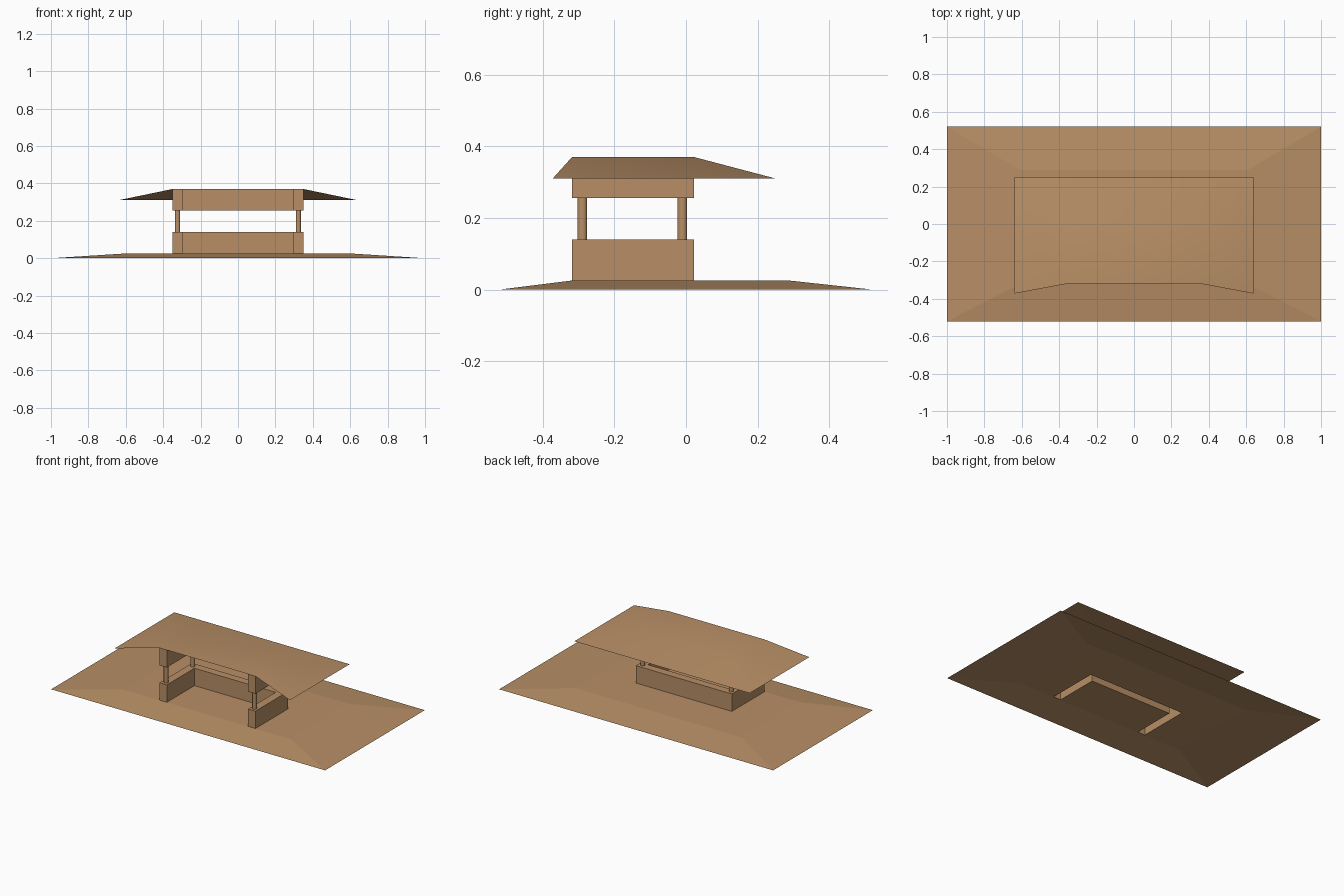
import bpy, bmesh, math

if "Cube" in bpy.data.objects:
    bpy.data.objects.remove(bpy.data.objects["Cube"])

clay = bpy.data.materials.new("tan_clay")
clay.diffuse_color = (0.48, 0.275, 0.133, 1)
clay.use_nodes = True
clay.node_tree.nodes["Principled BSDF"].inputs["Base Color"].default_value = clay.diffuse_color


def finish(name, faces, smooth=False):
    """Make an object from a list of faces given as corner points."""
    bm = bmesh.new()
    for pts in faces:
        bm.faces.new([bm.verts.new(p) for p in pts])
    bmesh.ops.remove_doubles(bm, verts=bm.verts[:], dist=1e-5)
    mesh = bpy.data.meshes.new(name)
    bm.to_mesh(mesh)
    bm.free()
    mesh.materials.append(clay)
    ob = bpy.data.objects.new(name, mesh)
    bpy.context.collection.objects.link(ob)
    if smooth:
        bpy.ops.object.select_all(action='DESELECT')
        ob.select_set(True)
        bpy.context.view_layer.objects.active = ob
        bpy.ops.object.shade_smooth_by_angle(angle=math.radians(30))
    return ob


def rect(x0, x1, y0, y1, z):
    return [(x0, y0, z), (x1, y0, z), (x1, y1, z), (x0, y1, z)]


def skirt(upper, lower):
    """Quads sloping from one loop out to another, facing outward."""
    n = len(upper)
    return [[lower[i], lower[(i + 1) % n], upper[(i + 1) % n], upper[i]] for i in range(n)]


# Plan of the three-sided hut
W, IN, FRONT, BACK, IBACK = 0.35, 0.297, -0.318, 0.022, -0.03
GROUND, RIDGE, EAVE = 0.025, 0.37, 0.31
U_RECTS = [(-W, -IN, FRONT, IBACK), (IN, W, FRONT, IBACK), (-W, -IN, IBACK, BACK),
           (-IN, IN, IBACK, BACK), (IN, W, IBACK, BACK)]
U_LOOP = [(-W, FRONT), (-IN, FRONT), (-IN, IBACK), (IN, IBACK),
          (IN, FRONT), (W, FRONT), (W, BACK), (-W, BACK)]


def u_shell(name, z0, z1, cap_z):
    """U-shaped wall with one closed end, open at the other."""
    faces = skirt([(x, y, z1) for x, y in U_LOOP], [(x, y, z0) for x, y in U_LOOP])
    caps = [rect(*r, cap_z) for r in U_RECTS]
    if cap_z == z0:
        caps = [c[::-1] for c in caps]
    return finish(name, faces + caps)


# Ground mound: sloping rim, flat middle with an opening below the walls
mid = (-0.61, 0.61, -0.32, 0.29)
ground = skirt(rect(*mid, GROUND), rect(-1, 1, -0.52, 0.52, 0))
xs = [mid[0], -W, -IN, IN, W, mid[1]]
ys = [mid[2], FRONT, IBACK, BACK, mid[3]]
for x0, x1 in zip(xs, xs[1:]):
    for y0, y1 in zip(ys, ys[1:]):
        if (x0, x1, y0, y1) not in U_RECTS:
            ground.append(rect(x0, x1, y0, y1, GROUND))
finish("ground_mound", ground)

# Low wall and the beam under the roof
u_shell("low_wall", GROUND, 0.14, 0.14)
u_shell("roof_beam", 0.255, RIDGE, 0.255)

# Roof: flat top, slopes on the sides and back, open at the front
top = rect(-W, W, FRONT, BACK, RIDGE)
eave = rect(-0.64, 0.64, -0.372, 0.25, EAVE)
finish("roof", [top] + skirt(top, eave)[1:], smooth=True)

# Four round posts
for side in (-1, 1):
    for label, y in (("front", -0.289), ("back", -0.01)):
        bpy.ops.mesh.primitive_cylinder_add(vertices=8, radius=0.0145, depth=0.115,
                                            location=(side * 0.323, y, 0.1975),
                                            rotation=(0, 0, math.pi / 8))
        post = bpy.context.object
        post.name = label + ("_left_post" if side < 0 else "_right_post")
        post.data.materials.append(clay)
        bpy.ops.object.shade_smooth_by_angle(angle=math.radians(50))
